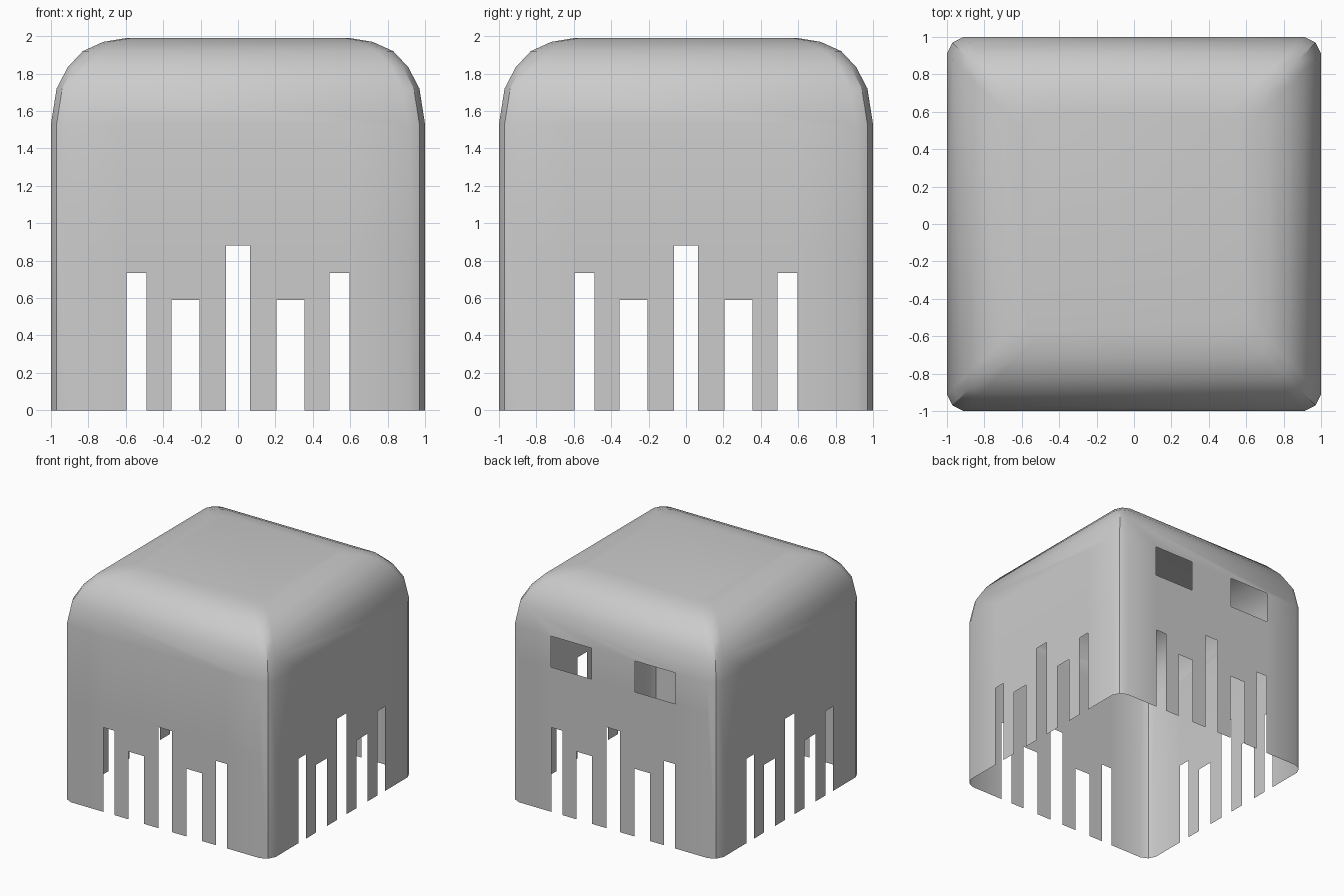
import bpy, bmesh
from mathutils import Vector

if "Cube" in bpy.data.objects:
    bpy.data.objects.remove(bpy.data.objects["Cube"])

# Half-width and height of each ring, bottom to top
PROFILE = [(1, 0), (1, 1.53), (0.97, 1.72), (0.91, 1.835), (0.83, 1.92), (0.72, 1.97), (0.6, 1.99)]
# Openings along a wall: (from, to, bottom, top)
SLOTS = [(-0.065, 0.065, 0, 0.88)]
for a, b, h in [(0.205, 0.355, 0.59), (0.49, 0.595, 0.735)]:
    SLOTS += [(a, b, 0, h), (-b, -a, 0, h)]
EYES = [(0.21, 0.6, 1.26, 1.53), (-0.6, -0.21, 1.26, 1.53)]


def ring(bm, w, z):
    """Square ring with small two-segment rounded corners."""
    corner = [(w, w - 0.09), (w - 0.03, w - 0.03), (w - 0.09, w)]
    pts = []
    for _ in range(4):
        pts += corner
        corner = [(-y, x) for x, y in corner]
    return [bm.verts.new((x, y, z)) for x, y in pts]


def cut_openings(bm, normal, openings):
    """Slice one flat wall along the opening borders, then remove the openings."""
    n = Vector(normal)
    along = Vector((abs(n.y), abs(n.x), 0))

    def wall():
        return [f for f in bm.faces if f.calc_center_median().dot(n) > 0.999
                and f.calc_center_median().z < 1.53]

    planes = {(along.to_tuple(), v) for o in openings for v in o[:2]}
    planes |= {((0, 0, 1), v) for o in openings for v in o[2:] if 0 < v < 1.53}
    for axis, v in sorted(planes):
        faces = wall()
        geom = faces + list({e for f in faces for e in f.edges}) + list({p for f in faces for p in f.verts})
        bmesh.ops.bisect_plane(bm, geom=geom, dist=1e-5, plane_co=Vector(axis) * v, plane_no=axis)
    dead = []
    for f in wall():
        c = f.calc_center_median()
        u = c.dot(along)
        if any(a < u < b and lo < c.z < hi for a, b, lo, hi in openings):
            dead.append(f)
    bmesh.ops.delete(bm, geom=dead, context='FACES')


# Rounded shell, open at the bottom
bm = bmesh.new()
rings = [ring(bm, w, z) for w, z in PROFILE]
for lo, hi in zip(rings, rings[1:]):
    for i in range(12):
        j = (i + 1) % 12
        bm.faces.new((lo[i], lo[j], hi[j], hi[i]))
bm.faces.new(rings[-1])

# Slots on all four walls, eyes on the back
for normal in [(0, -1, 0), (1, 0, 0), (-1, 0, 0)]:
    cut_openings(bm, normal, SLOTS)
cut_openings(bm, (0, 1, 0), SLOTS + EYES)

mesh = bpy.data.meshes.new("shell")
bm.to_mesh(mesh)
bm.free()
shell = bpy.data.objects.new("shell", mesh)
bpy.context.collection.objects.link(shell)
bpy.context.view_layer.objects.active = shell
shell.select_set(True)
bpy.ops.object.shade_smooth_by_angle(angle=0.52)
